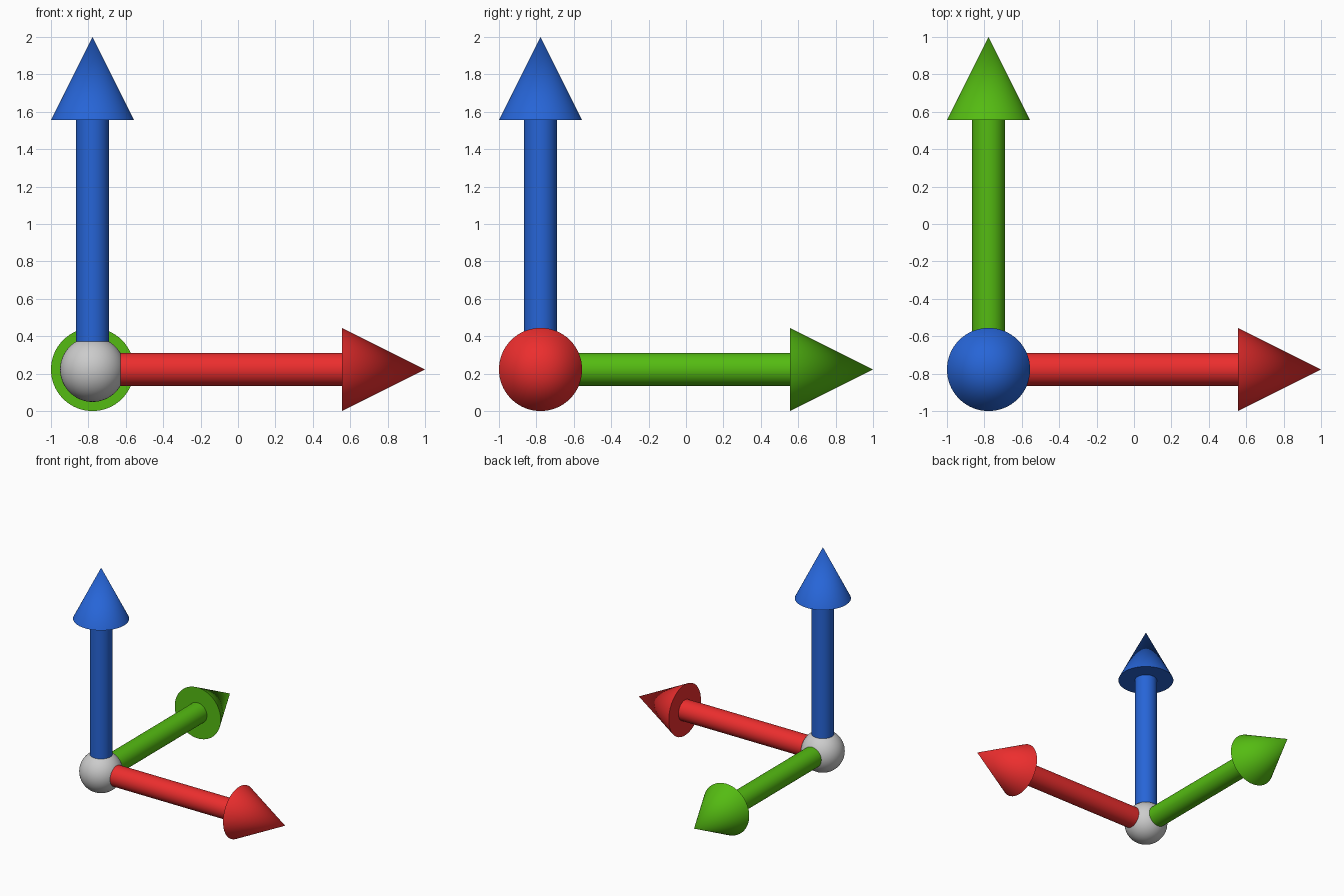
import bpy
from math import pi, radians
from mathutils import Vector

if "Cube" in bpy.data.objects:
    bpy.data.objects.remove(bpy.data.objects["Cube"])

U = 2 / 9                       # cone head radius, the module for all sizes
ORIGIN = Vector((-1 + U, -1 + U, U))
REACH, HEAD = 8 * U, 2 * U      # arrow length, head length
SHAFT_R, BALL_R = 0.4 * U, 0.78 * U


def finish(name, color=None):
    obj = bpy.context.object
    obj.name = name
    bpy.ops.object.shade_smooth_by_angle(angle=radians(40))
    if color:
        mat = bpy.data.materials.new(name + "_paint")
        mat.diffuse_color = (*color, 1)
        mat.use_nodes = True
        mat.node_tree.nodes["Principled BSDF"].inputs["Base Color"].default_value = mat.diffuse_color
        obj.data.materials.append(mat)


def arrow(axis, direction, rotation, color):
    d = Vector(direction)
    # shaft from the ball's centre to the head
    length = REACH - HEAD
    bpy.ops.mesh.primitive_cylinder_add(
        vertices=64, radius=SHAFT_R, depth=length,
        location=ORIGIN + d * length / 2, rotation=rotation)
    finish(axis + "_shaft", color)
    # pointed head
    bpy.ops.mesh.primitive_cone_add(
        vertices=64, radius1=U, radius2=0, depth=HEAD,
        location=ORIGIN + d * (REACH - HEAD / 2), rotation=rotation)
    finish(axis + "_head", color)


# ball at the origin
bpy.ops.mesh.primitive_uv_sphere_add(segments=64, ring_count=32,
                                     radius=BALL_R, location=ORIGIN)
finish("origin_ball")

# three axis arrows
arrow("x_arrow", (1, 0, 0), (0, pi / 2, 0), (0.84, 0.027, 0.027))
arrow("y_arrow", (0, 1, 0), (-pi / 2, 0, 0), (0.09, 0.5, 0.006))
arrow("z_arrow", (0, 0, 1), (0, 0, 0), (0.02, 0.13, 0.68))
